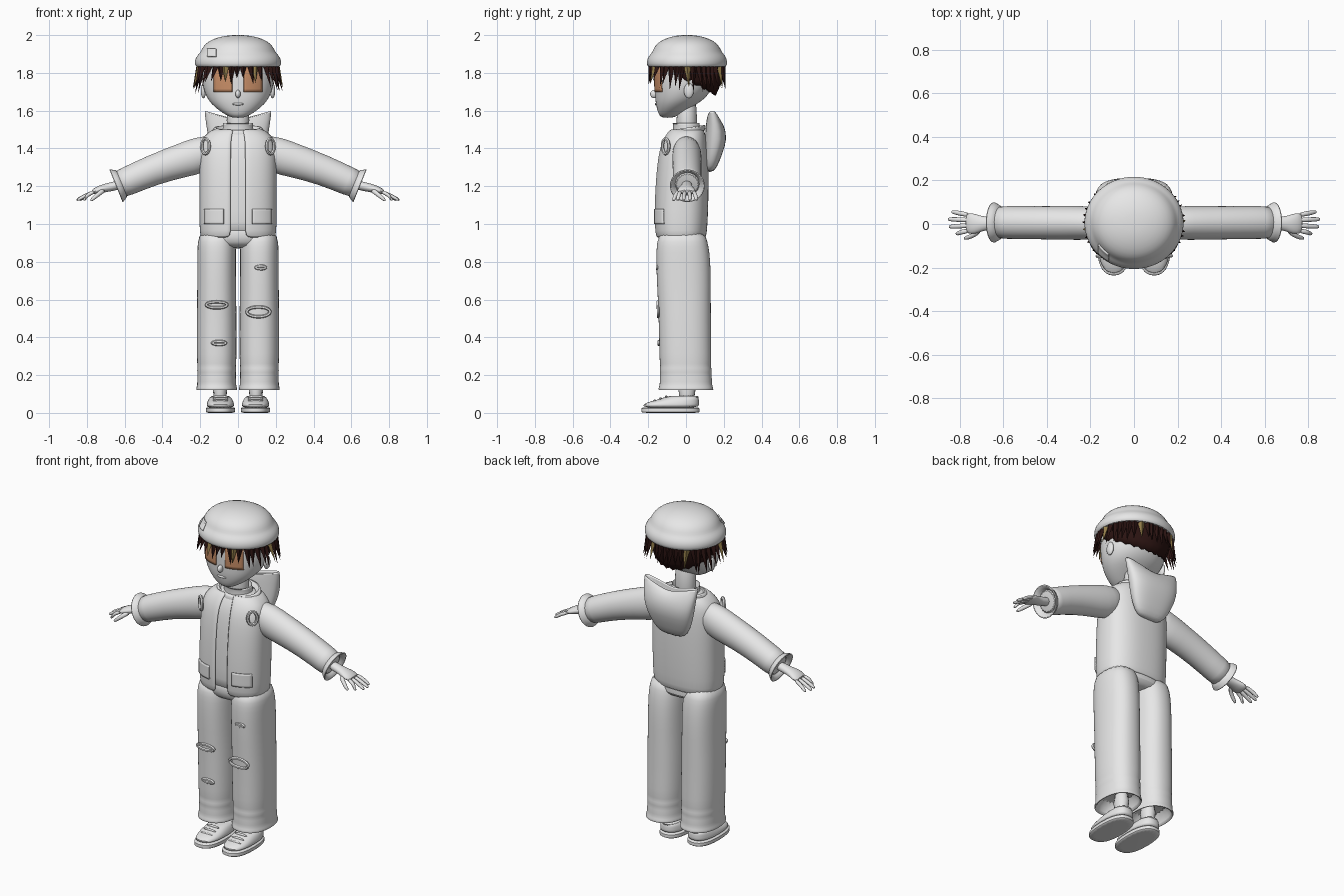
import bpy, bmesh, math, random
from mathutils import Matrix, Vector

random.seed(4)
if "Cube" in bpy.data.objects:
    bpy.data.objects.remove(bpy.data.objects["Cube"])
parts = []


def material(name, rgb):
    m = bpy.data.materials.new(name)
    m.use_nodes = True
    m.diffuse_color = (*rgb, 1)
    m.node_tree.nodes["Principled BSDF"].inputs["Base Color"].default_value = (*rgb, 1)
    return m


PALE = material("pale_grey", (0.8, 0.8, 0.8))
DARK = material("dark_brown", (0.025, 0.007, 0.006))
TAN = material("straw_blonde", (0.3, 0.21, 0.07))
EYE = material("amber_brown", (0.6, 0.28, 0.14))


def finish(name, bm, mats, mirror=False, subsurf=0, solid=0):
    bmesh.ops.recalc_face_normals(bm, faces=bm.faces)
    mesh = bpy.data.meshes.new(name)
    bm.to_mesh(mesh)
    bm.free()
    ob = bpy.data.objects.new(name, mesh)
    bpy.context.collection.objects.link(ob)
    for m in mats:
        mesh.materials.append(m)
    if solid:
        s = ob.modifiers.new("Thickness", 'SOLIDIFY')
        s.thickness, s.offset = solid, -1
    if subsurf:
        ob.modifiers.new("Smooth", 'SUBSURF').levels = subsurf
        ob.modifiers["Smooth"].render_levels = subsurf
    if mirror:
        m = ob.modifiers.new("Mirror", 'MIRROR')
        m.use_mirror_merge = False
    parts.append(ob)
    return ob


def loft(name, stations, power=2, seg=24, gap=0, caps=True, mat=PALE, shape=None, **kw):
    """Skin rings (x, y, z, half_width, half_depth, tilt); gap opens the front."""
    bm, rings = bmesh.new(), []
    steps = seg + 1 if gap else seg
    for x, y, z, rx, ry, tilt in stations:
        turn, ring = Matrix.Rotation(math.radians(tilt), 3, 'Y'), []
        for i in range(steps):
            t = gap + (math.tau - 2 * gap) * i / seg
            s, c = math.sin(t), -math.cos(t)
            p = Vector((rx * math.copysign(abs(s) ** (2 / power), s),
                        ry * math.copysign(abs(c) ** (2 / power), c), 0))
            p = turn @ p + Vector((x, y, z))
            ring.append(bm.verts.new(shape(p) if shape else p))
        rings.append(ring)
    for a, b in zip(rings, rings[1:]):
        for i in range(seg):
            j = (i + 1) % steps
            bm.faces.new((a[i], a[j], b[j], b[i]))
    if caps and not gap:
        bm.faces.new(rings[0])
        bm.faces.new(rings[-1])
    return finish(name, bm, [mat], subsurf=kw.pop("subsurf", 1), **kw)


def level(rows, x=0):
    """Rows (z, front, back, half_width) to upright loft stations."""
    return [(x, (f + b) / 2, z, w, (b - f) / 2, 0) for z, f, b, w in rows]


def plate(name, x0, x1, z0, z1, target, mat=PALE, mirror=False, thick=0.006):
    """Thin patch laid onto the front of another part."""
    bm = bmesh.new()
    bmesh.ops.create_grid(bm, x_segments=8, y_segments=8, size=0.5)
    for v in bm.verts:
        v.co = ((x0 + x1) / 2 + v.co.x * (x1 - x0), -0.4, (z0 + z1) / 2 + v.co.y * (z1 - z0))
    ob = finish(name, bm, [mat])
    w = ob.modifiers.new("Lay", 'SHRINKWRAP')
    w.target, w.wrap_method, w.wrap_mode = target, 'PROJECT', 'ABOVE_SURFACE'
    w.use_project_y, w.use_positive_direction = True, True
    w.offset = 0.003
    s = ob.modifiers.new("Thickness", 'SOLIDIFY')
    s.thickness, s.offset = thick, 0
    if mirror:
        ob.modifiers.new("Mirror", 'MIRROR')
    return ob


def blob(name, loc, scale, mirror=False):
    bm = bmesh.new()
    bmesh.ops.create_uvsphere(bm, u_segments=16, v_segments=10, radius=1)
    bmesh.ops.scale(bm, vec=scale, verts=bm.verts)
    bmesh.ops.translate(bm, vec=loc, verts=bm.verts)
    return finish(name, bm, [PALE], mirror=mirror)


def hoop(name, loc, rx, rz, thick, mirror=False, lean=0):
    """Oval roll of cloth facing the front."""
    bm, n, k = bmesh.new(), 20, 6
    turn = Matrix.Rotation(lean, 3, 'Z')
    grid = []
    for i in range(n):
        a = math.tau * i / n
        row = []
        for j in range(k):
            b = math.tau * j / k
            r = thick * math.cos(b)
            p = Vector(((rx + r) * math.cos(a), thick * math.sin(b), (rz + r) * math.sin(a)))
            row.append(bm.verts.new(turn @ p + Vector(loc)))
        grid.append(row)
    for i in range(n):
        for j in range(k):
            a, b, m = grid[i], grid[(i + 1) % n], (j + 1) % k
            bm.faces.new((a[j], a[m], b[m], b[j]))
    return finish(name, bm, [PALE], mirror=mirror)


# Head and face
head = loft("head", level([
    (1.562, -.125, -.07, .03), (1.575, -.142, -.04, .06), (1.6, -.152, .0, .1),
    (1.635, -.16, .06, .142), (1.67, -.165, .11, .167), (1.72, -.165, .14, .187),
    (1.78, -.168, .16, .192), (1.85, -.165, .17, .187), (1.92, -.11, .12, .13)]), 2.1)
loft("neck", level([(1.42, -.05, .06, .062), (1.55, -.05, .058, .06), (1.68, -.05, .058, .06)]))
blob("nose", (0, -.168, 1.688), (.014, .022, .022))
blob("lips", (0, -.157, 1.635), (.03, .008, .007))
blob("ear", (.183, .015, 1.705), (.014, .026, .04), mirror=True)
plate("eye", .03, .125, 1.7, 1.83, head, EYE, mirror=True)

# Cap with rolled brim and badge
cap = loft("cap", level([
    (1.832, -.18, .19, .2), (1.83, -.203, .213, .223), (1.848, -.21, .22, .231),
    (1.878, -.206, .217, .227), (1.9, -.188, .2, .209), (1.912, -.178, .19, .198),
    (1.94, -.168, .178, .186), (1.968, -.14, .15, .157), (1.99, -.09, .1, .105),
    (2.001, -.03, .04, .035)]), seg=32)
plate("cap_badge", -.16, -.115, 1.885, 1.925, cap, thick=.009)

# Hair: a ring of hanging locks and a solid mass at the back
bm = bmesh.new()
count = 40
for i in range(count):
    a = math.tau * (i + random.uniform(-.2, .2)) / count
    side, back = abs(math.sin(a)), max(0, -math.cos(a))
    length = .06 + .05 * side ** 2 + .03 * back + random.uniform(0, .035)
    out = .006 + .022 * side

    def at(angle, r, z):
        return bm.verts.new(((r + .015) * math.sin(angle), .005 - r * math.cos(angle), z))
    half = .11
    left, right = at(a - half, .186, 1.845), at(a + half, .186, 1.845)
    ridge, inner = at(a, .204, 1.845), at(a, .17, 1.845)
    tip = at(a + random.uniform(-.06, .06), .196 + out, 1.835 - length)
    for p, q in ((left, ridge), (ridge, right), (right, inner), (inner, left)):
        bm.faces.new((p, q, tip)).material_index = 1 if i % 7 == 3 else 0
finish("hair_locks", bm, [DARK, TAN])

bm, grid = bmesh.new(), []
cols, rows = 24, 5
for j in range(rows):
    f = j / (rows - 1)
    row = []
    for i in range(cols + 1):
        a = math.pi / 2 * 1.1 * (2 * i / cols - 1)
        drop = .06 + .1 * math.cos(a * .85) + (.012 if i % 2 else 0)
        r = .198 - .045 * f ** 2 * math.cos(a * .85)
        row.append(bm.verts.new((r * math.sin(a), r * math.cos(a) + .005, 1.85 - drop * f)))
    grid.append(row)
for a, b in zip(grid, grid[1:]):
    for i in range(cols):
        bm.faces.new((a[i], a[i + 1], b[i + 1], b[i]))
finish("back_hair", bm, [DARK], solid=.012)

# Shirt, open vest, collar and hood
torso = [(.925, -.162, .108, .2), (1.0, -.17, .115, .206), (1.15, -.168, .12, .206),
         (1.3, -.158, .12, .206), (1.4, -.142, .116, .203), (1.45, -.122, .108, .192),
         (1.485, -.1, .1, .16), (1.505, -.08, .09, .125)]
loft("shirt", level([(z, f + .016, b - .016, w - .016) for z, f, b, w in torso]), 2.5)
vest = loft("vest", level(torso), 2.5, seg=32, gap=.12, solid=.014)
loft("vest_collar", [(0, .005, 1.48, .14, .096, 0), (0, .008, 1.505, .136, .098, 0),
                     (0, .01, 1.515, .12, .088, 0), (0, .01, 1.49, .1, .07, 0)], caps=False,
     shape=lambda p: p + Vector((0, 0, .15 * p.y)))
loft("shirt_collar", [(0, .005, 1.48, .085, .075, 0), (0, .002, 1.53, .078, .07, 0),
                      (0, -.002, 1.545, .084, .074, 0), (0, 0, 1.5, .066, .06, 0)], caps=False)
plate("vest_pocket", .075, .175, 1.0, 1.08, vest, mirror=True, thick=.008)
hoop("shoulder_loop", (.172, -.108, 1.412), .026, .04, .009, mirror=True, lean=.7)


def dip(p):
    if p.z > 1.55:
        p.z -= .05 * (1 - min(1, abs(p.x) / .17))
    return p


loft("hood", level([
    (1.275, .11, .14, .06), (1.3, .1, .165, .1), (1.37, .1, .192, .135),
    (1.45, .1, .22, .158), (1.53, .105, .202, .17), (1.6, .11, .168, .18),
    (1.602, .118, .16, .172), (1.5, .118, .165, .15)]), 2.6, shape=dip)

# Sleeves with flared cuffs
loft("sleeve", [(.11, .0, 1.405, .07, .07, 100), (.2, .005, 1.365, .1, .078, 108),
                (.3, .005, 1.335, .09, .079, 110), (.45, .006, 1.287, .081, .076, 111),
                (.6, .007, 1.22, .076, .076, 112), (.635, .007, 1.207, .074, .074, 112)],
     mirror=True)
loft("sleeve_cuff", [(.605, .007, 1.218, .074, .074, 112), (.63, .007, 1.208, .085, .085, 112),
                     (.645, .007, 1.202, .097, .096, 112), (.648, .007, 1.201, .09, .09, 112),
                     (.635, .007, 1.207, .068, .068, 112), (.6, .007, 1.22, .06, .06, 112)],
     mirror=True)

# Hands
loft("palm", [(.6, .005, 1.215, .026, .03, 108), (.68, .003, 1.195, .024, .029, 105),
              (.715, .0, 1.188, .022, .042, 105), (.745, .002, 1.178, .02, .05, 110),
              (.775, .004, 1.166, .013, .047, 112)], seg=16, mirror=True)
for name, y, tip_y, reach in (("little", .042, .055, .84), ("ring", .018, .022, .856),
                              ("middle", -.007, -.012, .852), ("index", -.031, -.044, .82)):
    loft(name + "_finger", [(.755, y, 1.172, .011, .012, 112),
                            (.8, (y + tip_y) / 2, 1.155, .011, .012, 112),
                            (reach - .012, tip_y, 1.132, .01, .011, 112),
                            (reach, tip_y, 1.126, .005, .006, 112)], seg=8, mirror=True)
loft("thumb", [(.705, -.025, 1.183, .015, .016, 125), (.735, -.052, 1.162, .013, .013, 125),
               (.77, -.064, 1.132, .011, .011, 125), (.782, -.066, 1.122, .005, .006, 125)],
     seg=8, mirror=True)

# Trousers
loft("trouser_hips", level([(.87, -.11, .08, .13), (.9, -.148, .11, .19),
                            (.96, -.15, .1, .19), (1.0, -.14, .09, .185)]), 2.4)
loft("trouser_leg", level([
    (.97, -.14, .1, .088), (.9, -.154, .115, .101), (.86, -.158, .125, .103),
    (.75, -.158, .133, .103), (.6, -.15, .132, .104), (.5, -.146, .133, .106),
    (.35, -.142, .134, .106), (.27, -.141, .136, .105), (.25, -.136, .132, .102),
    (.225, -.142, .138, .105), (.205, -.137, .134, .101), (.18, -.141, .139, .104),
    (.15, -.139, .138, .103), (.132, -.147, .146, .109), (.118, -.148, .147, .11),
    (.12, -.13, .13, .095), (.2, -.12, .12, .085)], x=.113), 2.3, mirror=True)
for name, x, z, rx, rz in (("right_knee_tear", -.113, .572, .055, .016),
                           ("left_knee_tear", .108, .535, .062, .026),
                           ("right_shin_tear", -.1, .37, .035, .008),
                           ("left_thigh_tear", .12, .77, .025, .008)):
    hoop(name, (x, -.135 - z * .022, z), rx, rz, .009)

# Ankles and shoes
loft("ankle", level([(.05, -.045, .055, .042), (.22, -.045, .055, .042)], x=.095), mirror=True)
loft("shoe_opening", level([(.068, -.075, .07, .055), (.088, -.072, .07, .053),
                            (.09, -.05, .06, .042)], x=.093), mirror=True)
loft("shoe_sole", level([(0, -.233, .07, .074), (.002, -.238, .073, .078),
                         (.028, -.238, .073, .078), (.03, -.23, .068, .074)], x=.093),
     2.5, mirror=True)
loft("shoe_upper", level([(.025, -.232, .07, .074), (.045, -.23, .07, .073),
                          (.06, -.195, .07, .069), (.075, -.13, .068, .062),
                          (.092, -.1, .064, .05)], x=.093), 2.5, mirror=True)
for i in range(3):
    blob("shoe_lace_%d" % (i + 1), (.093, -.165 + .03 * i, .063 + .011 * i),
         (.042, .007, .008), mirror=True)

# Shading
bpy.ops.object.select_all(action='DESELECT')
for ob in parts:
    ob.select_set(ob.name != "hair_locks")
bpy.context.view_layer.objects.active = head
bpy.ops.object.shade_smooth_by_angle(angle=math.radians(50))
